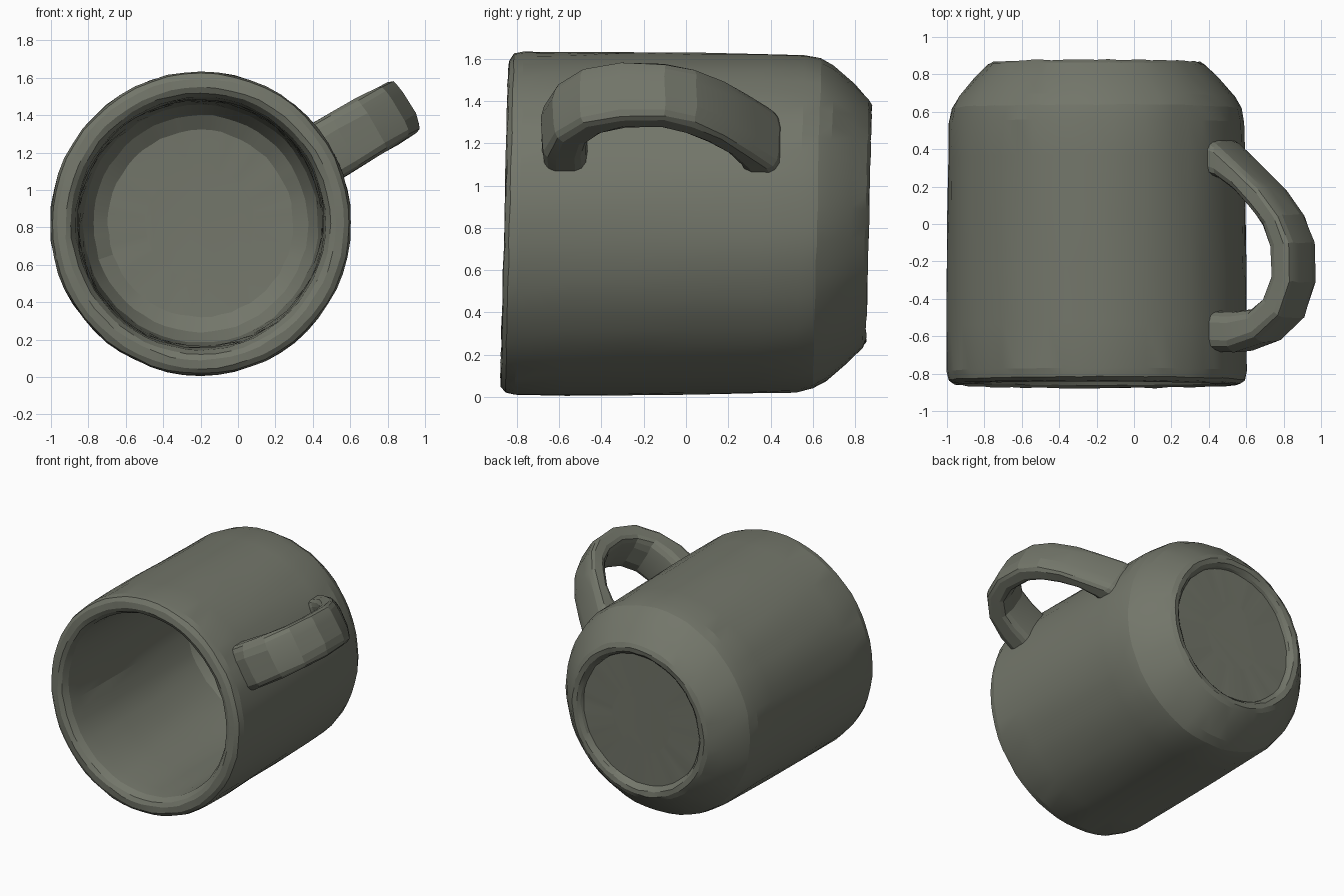
import bpy, bmesh, math, random
from mathutils import Vector

if "Cube" in bpy.data.objects:
    bpy.data.objects.remove(bpy.data.objects["Cube"])

random.seed(4)
CX, CZ = -0.2, 0.82          # axis of the cup, lying along y
SEG = 56

clay = bpy.data.materials.new("grey_green_clay")
clay.diffuse_color = (0.171, 0.181, 0.144, 1)
clay.use_nodes = True
clay.node_tree.nodes["Principled BSDF"].inputs["Base Color"].default_value = clay.diffuse_color


def finish(name, bm):
    bmesh.ops.recalc_face_normals(bm, faces=bm.faces)
    mesh = bpy.data.meshes.new(name)
    bm.to_mesh(mesh)
    bm.free()
    mesh.materials.append(clay)
    obj = bpy.data.objects.new(name, mesh)
    bpy.context.collection.objects.link(obj)
    bpy.context.view_layer.objects.active = obj
    obj.select_set(True)
    bpy.ops.object.shade_smooth_by_angle(angle=math.radians(12))
    obj.select_set(False)
    return obj


def skin(bm, rings):
    """Join rings of vertices with quads and cap both ends."""
    for a, b in zip(rings, rings[1:]):
        n = len(a)
        for i in range(n):
            j = (i + 1) % n
            bm.faces.new((a[i], a[j], b[j], b[i]))
    bm.faces.new(rings[0])
    bm.faces.new(rings[-1])


def wobble(size):
    return random.uniform(-size, size)


# Cup: hollow lathe profile (radius, y), inner floor to rim to recessed foot
profile = [(0.30, 0.71), (0.50, 0.70), (0.58, 0.65), (0.635, 0.55), (0.65, 0.35),
           (0.655, 0.0), (0.66, -0.35), (0.665, -0.70), (0.675, -0.80),
           (0.70, -0.845), (0.73, -0.86), (0.775, -0.855), (0.803, -0.835),
           (0.812, -0.79), (0.812, -0.55), (0.81, -0.25), (0.807, 0.05),
           (0.803, 0.35), (0.798, 0.54), (0.782, 0.62), (0.745, 0.68),
           (0.66, 0.78), (0.59, 0.85), (0.56, 0.865), (0.525, 0.86),
           (0.505, 0.84), (0.495, 0.82), (0.25, 0.82)]
bm = bmesh.new()
rings = []
for r, y in profile:
    ring = []
    for i in range(SEG):
        a = math.tau * i / SEG
        rr = r + wobble(0.004)
        x, z = 0.99 * rr * math.cos(a), rr * math.sin(a)
        # the end planes lean slightly
        ring.append(bm.verts.new((CX + x, y + 0.025 * z + wobble(0.003), CZ + z)))
    rings.append(ring)
skin(bm, rings)
finish("cup", bm)

# Handle: matching outer and inner edge points as (y, distance from cup axis)
outer = [(-.68, .70), (-.685, .89), (-.63, 1.07), (-.50, 1.22), (-.31, 1.29), (-.10, 1.285),
         (.05, 1.22), (.20, 1.10), (.33, .94), (.44, .81), (.49, .70)]
inner = [(-.46, .70), (-.465, .90), (-.455, 1.01), (-.39, 1.095), (-.28, 1.14), (-.12, 1.135),
         (-.01, 1.09), (.09, 1.01), (.18, .92), (.24, .82), (.27, .70)]
tilt = math.radians(30)
out_dir = Vector((math.cos(tilt), 0, math.sin(tilt)))
side_dir = Vector((-math.sin(tilt), 0, math.cos(tilt)))
SIDES = 16
bm = bmesh.new()
rings = []
for k, (o, n) in enumerate(zip(outer, inner)):
    mid = (Vector(o) + Vector(n)) / 2
    half = (Vector(o) - Vector(n)) / 2
    width = 0.155 + 0.015 * abs(k - 5) / 5
    ring = []
    for i in range(SIDES):
        # rounded rectangle cross-section
        a = math.tau * (i + 0.5) / SIDES
        c, s = math.cos(a), math.sin(a)
        u = math.copysign(abs(c) ** 0.55, c)
        v = math.copysign(abs(s) ** 0.55, s)
        p = mid + half * u
        co = Vector((CX, p.x, CZ)) + out_dir * p.y + side_dir * (width * v)
        ring.append(bm.verts.new(co + Vector([wobble(0.004) for _ in range(3)])))
    rings.append(ring)
skin(bm, rings)
finish("handle", bm)
